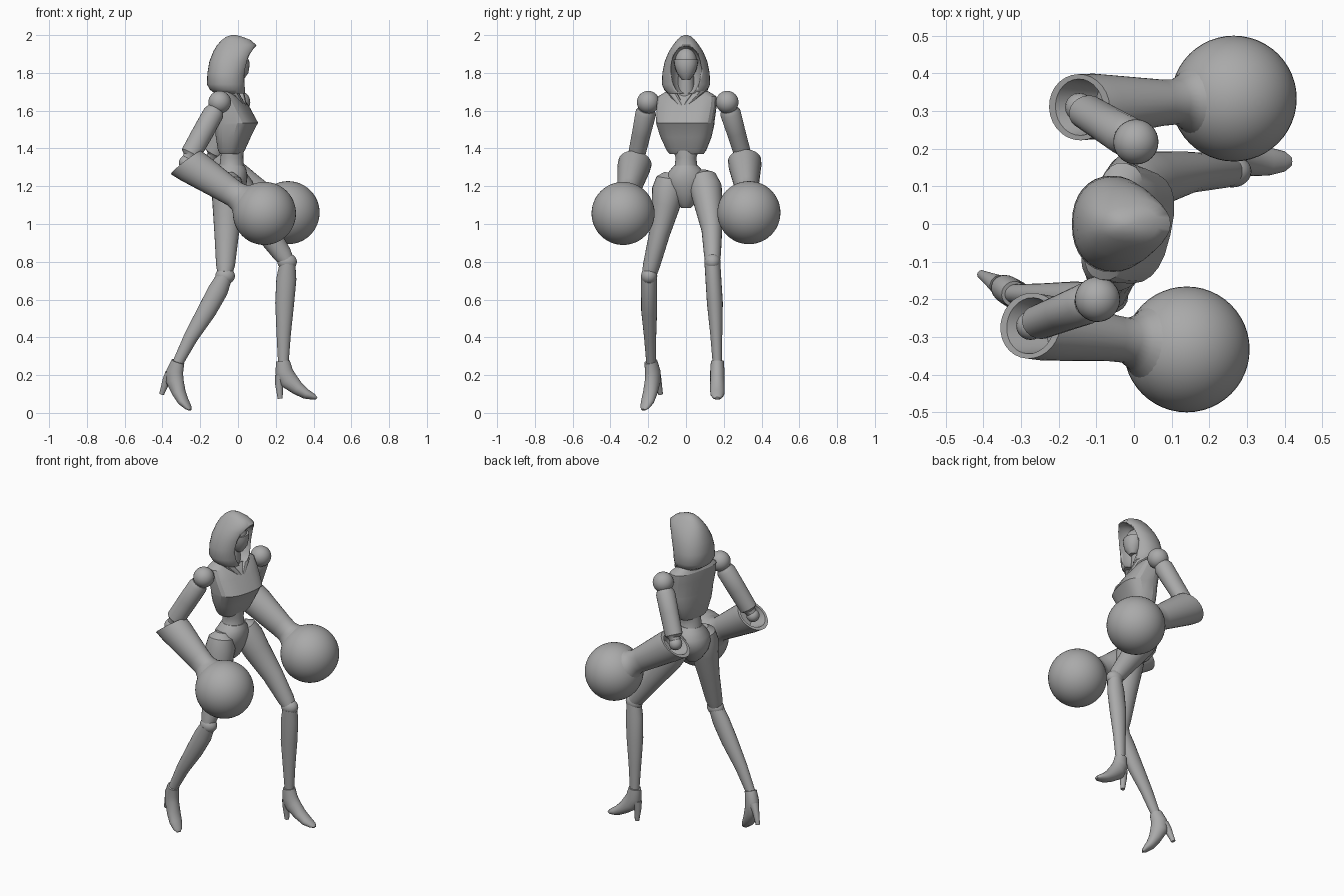
import bpy, bmesh, math
from mathutils import Vector, Matrix

if "Cube" in bpy.data.objects:
    bpy.data.objects.remove(bpy.data.objects["Cube"], do_unlink=True)

grey = bpy.data.materials.new("plain grey")
grey.use_nodes = True
GREY = (0.4, 0.4, 0.4, 1)
grey.diffuse_color = GREY
grey.node_tree.nodes["Principled BSDF"].inputs["Base Color"].default_value = GREY


def finish(name, bm, angle=35):
    bmesh.ops.recalc_face_normals(bm, faces=bm.faces)
    mesh = bpy.data.meshes.new(name)
    bm.to_mesh(mesh)
    bm.free()
    mesh.materials.append(grey)
    ob = bpy.data.objects.new(name, mesh)
    bpy.context.collection.objects.link(ob)
    bpy.ops.object.select_all(action='DESELECT')
    ob.select_set(True)
    bpy.context.view_layer.objects.active = ob
    bpy.ops.object.shade_smooth_by_angle(angle=math.radians(angle))
    return ob


def loft(name, rings, n=24, power=2.0, angle=35, matrix=None):
    """Skin a list of (centre, u, v) superellipse rings and cap both ends."""
    bm = bmesh.new()
    loops = []
    for c, u, v in rings:
        loop = []
        for i in range(n):
            a = math.tau * i / n
            ca, sa = math.cos(a), math.sin(a)
            p = c + u * math.copysign(abs(ca) ** (2 / power), ca) \
                  + v * math.copysign(abs(sa) ** (2 / power), sa)
            loop.append(bm.verts.new(matrix @ p if matrix else p))
        loops.append(loop)
    for a, b in zip(loops, loops[1:]):
        for i in range(n):
            j = (i + 1) % n
            bm.faces.new((a[i], a[j], b[j], b[i]))
    bm.faces.new(loops[0])
    bm.faces.new(loops[-1])
    return finish(name, bm, angle)


def stack(name, levels, **kw):
    """Loft horizontal rings given as (z, back x, front x, half width)."""
    rings = [(Vector(((b + f) / 2, 0, z)), Vector(((f - b) / 2, 0, 0)), Vector((0, w, 0)))
             for z, b, f, w in levels]
    return loft(name, rings, **kw)


def tube(name, path, radii, axis=None, tilts=None, **kw):
    """Loft rings along a path; a radius may be a (depth, width) pair."""
    pts = [Vector(p) for p in path]
    rings = []
    for i, p in enumerate(pts):
        d = (axis or pts[min(i + 1, len(pts) - 1)] - pts[max(i - 1, 0)]).normalized()
        side = Vector((0, 1, 0))
        side = (side - d * side.dot(d)).normalized()
        up = side.cross(d)
        if tilts:
            up = up + d * tilts[i]
        ru, rv = radii[i] if isinstance(radii[i], tuple) else (radii[i], radii[i])
        rings.append((p, up * ru, side * rv))
    return loft(name, rings, **kw)


def ball(name, centre, size, seg=32):
    bm = bmesh.new()
    s = size if isinstance(size, tuple) else (size,) * 3
    m = Matrix.Translation(centre) @ Matrix.Diagonal((*s, 1))
    bmesh.ops.create_uvsphere(bm, u_segments=seg, v_segments=seg // 2, radius=1, matrix=m)
    return finish(name, bm)


# Hood: a solid shell with the face cavity carved out
hood = stack("hood", [
    (1.69, -.12, .04, .095), (1.71, -.148, .046, .115), (1.74, -.165, .048, .128),
    (1.80, -.162, .055, .125), (1.86, -.152, .072, .113), (1.915, -.13, .09, .09),
    (1.948, -.11, .097, .068), (1.975, -.085, .065, .047), (1.992, -.06, .02, .028),
    (2.0, -.035, -.01, .008)], n=32, power=2.2, angle=50)
cavity = ball("hood_cavity", (.065, 0, 1.81), (.13, .083, .135))
cut = hood.modifiers.new("opening", 'BOOLEAN')
cut.object = cavity
cut.operation = 'DIFFERENCE'
cut.solver = 'EXACT'
bpy.context.view_layer.objects.active = hood
bpy.ops.object.modifier_apply(modifier="opening")
bpy.data.objects.remove(cavity, do_unlink=True)

# Head, mask and neck
ball("head", (-.015, 0, 1.85), (.065, .06, .085))
stack("face_mask", [(1.765, -.01, .03, .022), (1.80, -.04, .055, .048),
                    (1.845, -.05, .062, .062), (1.87, -.05, .058, .063)])
tube("neck", [(-.045, 0, 1.62), (-.03, 0, 1.8)], [.05, .04])

# Torso, turned so that its left shoulder leads
turn = Matrix.Translation((-.025, 0, 0)) @ Matrix.Rotation(math.radians(-13), 4, 'Z')
stack("chest", [
    (1.37, -.065, .04, .09), (1.39, -.075, .055, .105), (1.46, -.085, .085, .135),
    (1.525, -.09, .118, .152), (1.535, -.09, .125, .153), (1.62, -.098, .075, .16),
    (1.675, -.095, .035, .158), (1.695, -.085, .015, .125), (1.73, -.07, 0, .06)],
    power=2.7, angle=20, matrix=turn)
# Collar folds meeting in a point over the breastbone
for s in (1, -1):
    pts = [turn @ Vector(p) for p in
           ((-.03, .09 * s, 1.715), (.025, .065 * s, 1.69), (.062, .004 * s, 1.615))]
    tube("left_collar" if s > 0 else "right_collar", pts, [.025, .022, .012], n=10)

stack("waist", [(1.26, -.105, .04, .08), (1.31, -.098, .03, .06),
                (1.35, -.093, .028, .055), (1.42, -.085, .03, .075)])
stack("pelvis", [
    (1.085, -.07, -.02, .025), (1.11, -.1, .005, .05), (1.16, -.135, .03, .085),
    (1.21, -.145, .045, .11), (1.25, -.135, .05, .108), (1.285, -.115, .045, .085),
    (1.31, -.1, .035, .062)], n=28)


def arm(side, shoulder, elbow, hand):
    s, e, h = Vector(shoulder), Vector(elbow), Vector(hand)
    ball(side + "_shoulder", s, .06)
    steps = (.12, .18, .5, .86, .9, 1)
    tube(side + "_upper_arm", [s.lerp(e, t) for t in steps],
         [.045, .055, (.056, .05), (.054, .046), .034, .03], n=20)
    ball(side + "_elbow", e, .038, 20)
    # Forearm with a slanted hollow cuff and a flared wrist
    d = (h - e).normalized()
    along = (.09, 0, 0, .05, .26, .31, .34, .38)
    tube(side + "_forearm", [e + d * t for t in along],
         [.055, .075, (.095, .088), (.094, .087), (.074, .062), (.07, .06), .076, .11],
         axis=d, tilts=[0, -.35, -.35, -.25, 0, 0, 0, 0], n=28)
    ball(side + "_round_glove", h, .167, 48)


arm("left", (.005, .218, 1.645), (-.145, .31, 1.335), (.265, .333, 1.06))
arm("right", (-.097, -.2, 1.645), (-.275, -.27, 1.325), (.14, -.333, 1.056))


def leg(side, thigh, knee, calf, foot_yaw, foot_pitch):
    tube(side + "_thigh", thigh,
         [.035, .072, .085, (.08, .076), (.065, .055), (.05, .045), .04], n=24)
    ball(side + "_knee", knee, (.052, .043, .045), 24)
    tube(side + "_calf", calf, [.042, (.053, .042), (.05, .042), (.038, .032), (.028, .025)], n=20)
    # High heeled shoe, shaped around the ankle and then posed
    pose = (Matrix.Translation(calf[-1]) @ Matrix.Rotation(math.radians(foot_yaw), 4, 'Z')
            @ Matrix.Rotation(math.radians(foot_pitch), 4, 'Y'))
    tube(side + "_shoe", [(-.002, 0, .01), (.003, 0, -.045), (.025, 0, -.09), (.075, 0, -.135),
                          (.12, 0, -.165), (.16, 0, -.18), (.178, 0, -.187)],
         [(.036, .034), (.047, .038), (.05, .038), (.036, .039), (.027, .037),
          (.016, .027), (.006, .012)], n=20, angle=45, matrix=pose)
    tube(side + "_heel", [(-.015, 0, -.07), (-.022, 0, -.11), (-.017, 0, -.19)],
         [(.03, .028), (.022, .02), (.013, .012)], n=12, matrix=pose)


leg("left",
    [(-.04, .085, 1.27), (-.025, .09, 1.245), (0, .105, 1.19), (.045, .118, 1.11),
     (.145, .137, .97), (.235, .14, .84), (.258, .14, .805)],
    (.26, .14, .8),
    [(.262, .14, .79), (.256, .145, .71), (.247, .153, .58), (.242, .16, .42), (.24, .166, .265)],
    0, 0)
leg("right",
    [(-.055, -.08, 1.27), (-.055, -.085, 1.24), (-.055, -.095, 1.18), (-.055, -.107, 1.1),
     (-.06, -.14, .95), (-.066, -.183, .78), (-.07, -.193, .74)],
    (-.068, -.195, .725),
    [(-.072, -.196, .72), (-.105, -.196, .65), (-.165, -.195, .54), (-.25, -.19, .4),
     (-.32, -.185, .262)],
    -31, 26)
